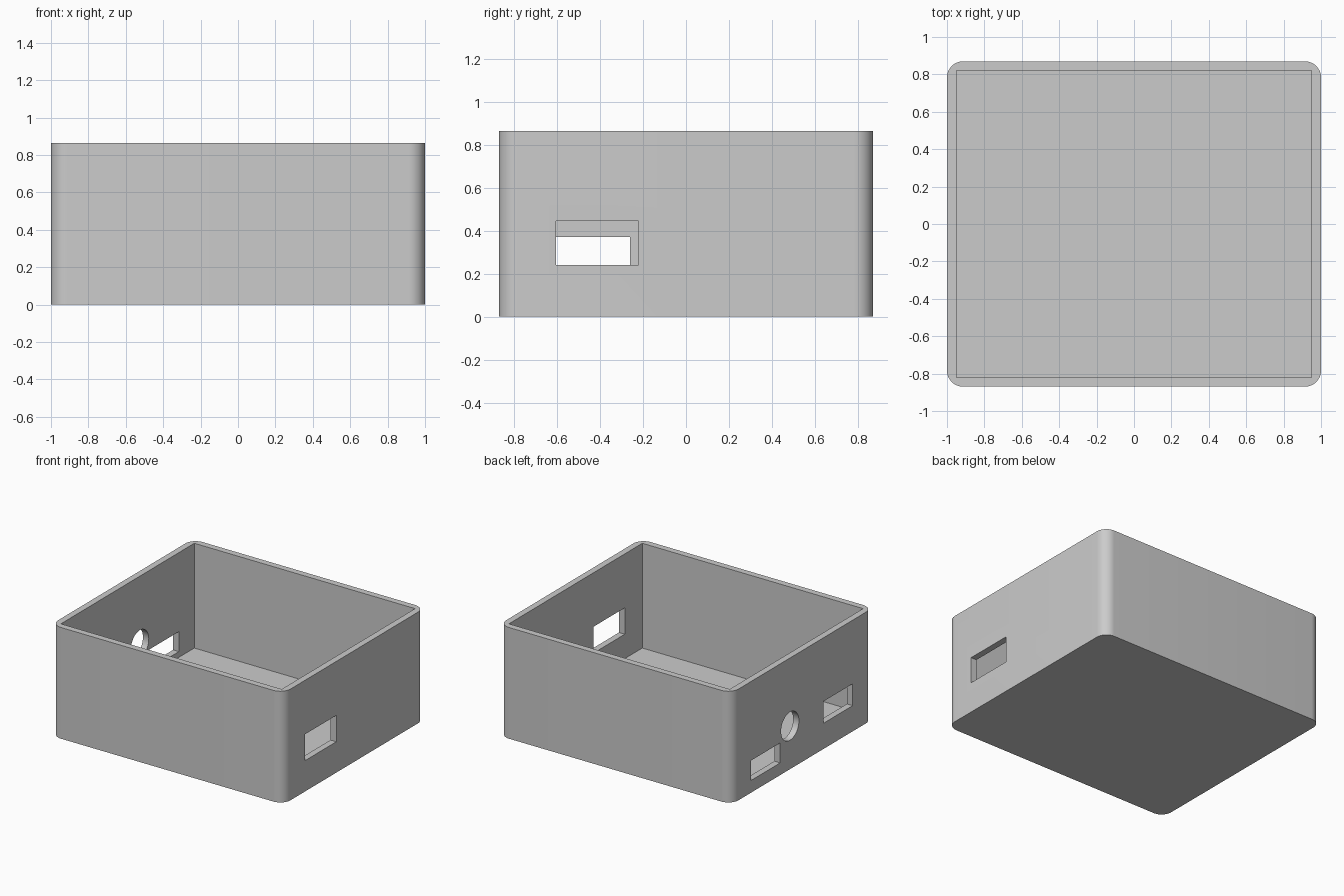
import bpy
import bmesh
from math import cos, sin, pi, radians
from mathutils import Matrix

cube = bpy.data.objects.get("Cube")
if cube:
    bpy.data.objects.remove(cube, do_unlink=True)

HALF_X, HALF_Y, HEIGHT = 1.0, 0.87, 0.865
WALL, RADIUS, STEPS = 0.05, 0.087, 12

grey = bpy.data.materials.new("light_grey")
grey.use_nodes = True
color = (0.6, 0.6, 0.6, 1)
grey.diffuse_color = color
grey.node_tree.nodes["Principled BSDF"].inputs["Base Color"].default_value = color


def add_object(name, bm):
    bmesh.ops.recalc_face_normals(bm, faces=bm.faces)
    mesh = bpy.data.meshes.new(name)
    bm.to_mesh(mesh)
    bm.free()
    obj = bpy.data.objects.new(name, mesh)
    bpy.context.collection.objects.link(obj)
    return obj


def box(name, x, y, z):
    """Box from (low, high) ranges."""
    bm = bmesh.new()
    bmesh.ops.create_cube(bm, size=1)
    for v in bm.verts:
        v.co = [sum(r) / 2 + c * (r[1] - r[0]) for r, c in zip((x, y, z), v.co)]
    return add_object(name, bm)


def cut(target, cutter):
    mod = target.modifiers.new(cutter.name, "BOOLEAN")
    mod.operation = "DIFFERENCE"
    mod.solver = "EXACT"
    mod.object = cutter
    bpy.context.view_layer.objects.active = target
    bpy.ops.object.modifier_apply(modifier=mod.name)
    bpy.data.objects.remove(cutter, do_unlink=True)


# Outer block with rounded vertical corners
bm = bmesh.new()
outline = []
for quarter, (sx, sy) in enumerate(((1, 1), (-1, 1), (-1, -1), (1, -1))):
    for i in range(STEPS + 1):
        a = (quarter + i / STEPS) * pi / 2
        outline.append(bm.verts.new((sx * (HALF_X - RADIUS) + RADIUS * cos(a),
                                     sy * (HALF_Y - RADIUS) + RADIUS * sin(a), 0)))
base = bm.faces.new(outline)
top = bmesh.ops.extrude_face_region(bm, geom=[base], use_keep_orig=True)["geom"]
bmesh.ops.translate(bm, vec=(0, 0, HEIGHT),
                    verts=[g for g in top if isinstance(g, bmesh.types.BMVert)])
case = add_object("open_case", bm)
case.data.materials.append(grey)

# Square-cornered cavity
ix, iy = HALF_X - WALL, HALF_Y - WALL
cut(case, box("cavity", (-ix, ix), (-iy, iy), (WALL, HEIGHT + 0.2)))

# Rectangular ports: side, y range, z range
ports = ((1, (-0.605, -0.22), (0.24, 0.445)),
         (-1, (-0.62, -0.26), (0.20, 0.37)),
         (-1, (0.27, 0.63), (0.095, 0.25)))
for side, y, z in ports:
    x = sorted((side * 0.9, side * 1.1))
    cut(case, box("port", x, y, z))

# Round port in the same wall as the two lower ports
bm = bmesh.new()
bmesh.ops.create_cone(bm, cap_ends=True, segments=48, radius1=0.11, radius2=0.11, depth=0.2,
                      matrix=Matrix.Translation((-1, 0.15, 0.335)) @ Matrix.Rotation(pi / 2, 4, "Y"))
cut(case, add_object("round_port", bm))

# Smooth corners, sharp edges
bpy.ops.object.select_all(action="DESELECT")
case.select_set(True)
bpy.context.view_layer.objects.active = case
bpy.ops.object.shade_smooth_by_angle(angle=radians(30))
